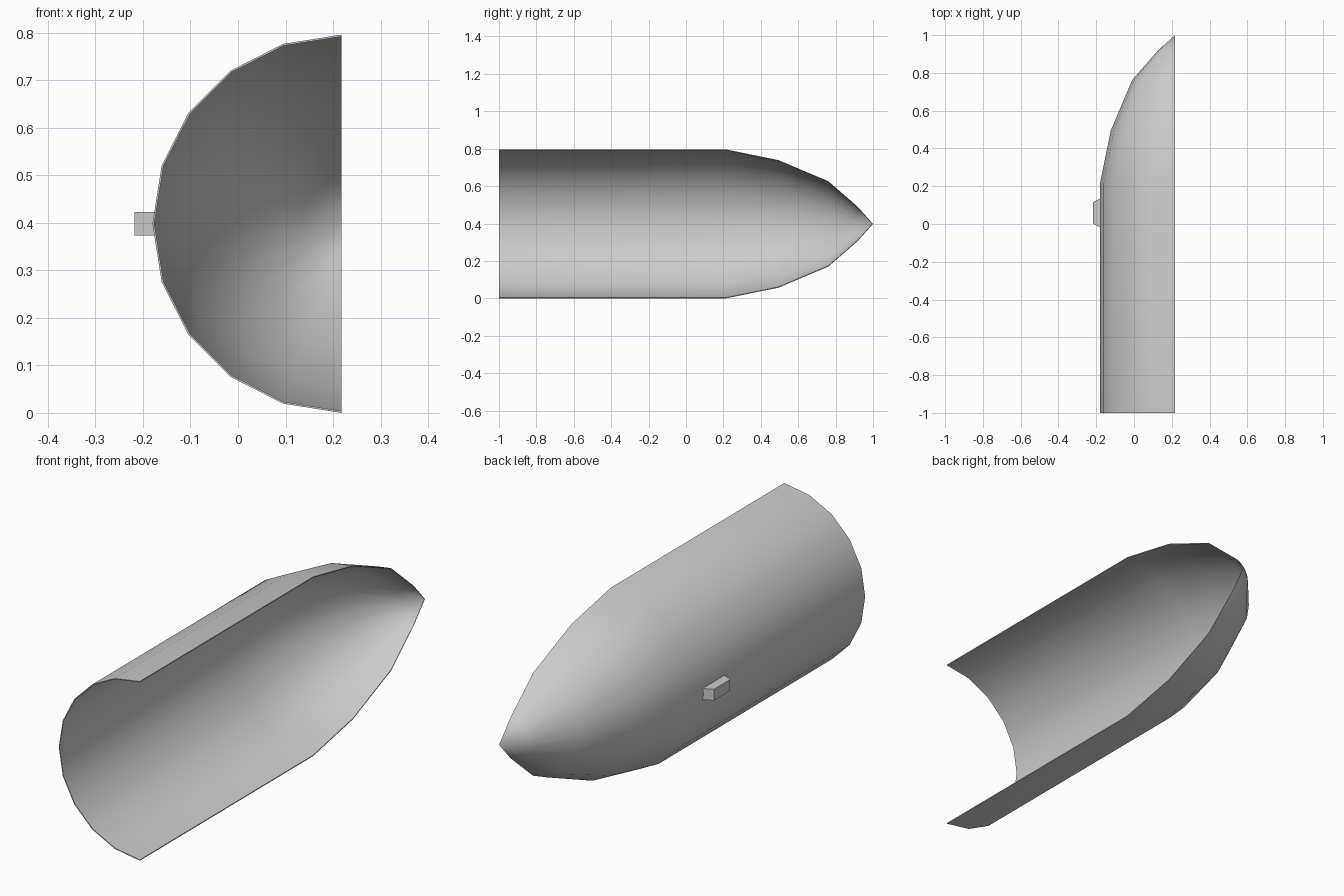
import bpy, bmesh, math

if "Cube" in bpy.data.objects:
    bpy.data.objects.remove(bpy.data.objects["Cube"])

AXIS_X, AXIS_Z, R = 0.218, 0.398, 0.398
SEGMENTS = 10

grey = bpy.data.materials.new("light_grey")
grey.diffuse_color = (0.6, 0.6, 0.6, 1)
grey.use_nodes = True
grey.node_tree.nodes["Principled BSDF"].inputs["Base Color"].default_value = grey.diffuse_color


def make_object(name, bm):
    mesh = bpy.data.meshes.new(name)
    bmesh.ops.recalc_face_normals(bm, faces=bm.faces)
    bm.to_mesh(mesh)
    bm.free()
    mesh.materials.append(grey)
    obj = bpy.data.objects.new(name, mesh)
    bpy.context.collection.objects.link(obj)
    return obj


# Half fairing shell: (y, radius) profile swept through half a turn
def half_shell(profile, tip_y, wall):
    bm = bmesh.new()
    layers = []
    for inset in (0, wall):
        rings = []
        for y, r in profile:
            ring = []
            for i in range(SEGMENTS + 1):
                a = math.pi * i / SEGMENTS
                ring.append(bm.verts.new((AXIS_X - (r - inset) * math.sin(a), y,
                                          AXIS_Z + (r - inset) * math.cos(a))))
            rings.append(ring)
        tip = bm.verts.new((AXIS_X, tip_y - inset, AXIS_Z))
        for a, b in zip(rings, rings[1:]):
            for i in range(SEGMENTS):
                bm.faces.new((a[i], a[i + 1], b[i + 1], b[i]))
        for i in range(SEGMENTS):
            bm.faces.new((rings[-1][i], rings[-1][i + 1], tip))
        # Open border, from the rear rim round the straight edges to the tip
        layers.append(rings[0] + [r[-1] for r in rings[1:]] + [tip]
                      + [r[0] for r in reversed(rings[1:])])
    # Narrow rim joining the outer and inner skins
    outer, inner = layers
    n = len(outer)
    for i in range(n):
        j = (i + 1) % n
        bm.faces.new((outer[i], outer[j], inner[j], inner[i]))
    return make_object("fairing_shell", bm)


shell = half_shell([(-1, R), (0.215, R), (0.495, 0.341), (0.762, 0.228), (0.92, 0.09)],
                   1.0, 0.004)
bpy.context.view_layer.objects.active = shell
shell.select_set(True)
bpy.ops.object.shade_smooth_by_angle(angle=math.radians(50))

# Small tapered latch block on the outside of the shell
bm = bmesh.new()
bmesh.ops.create_cube(bm, size=1)
for v in bm.verts:
    outside = v.co.x < 0
    half_length = 0.056 if outside else 0.078
    v.co = (-0.218 if outside else -0.175,
            0.058 + math.copysign(half_length, v.co.y),
            AXIS_Z + math.copysign(0.025, v.co.z))
make_object("latch_block", bm)
